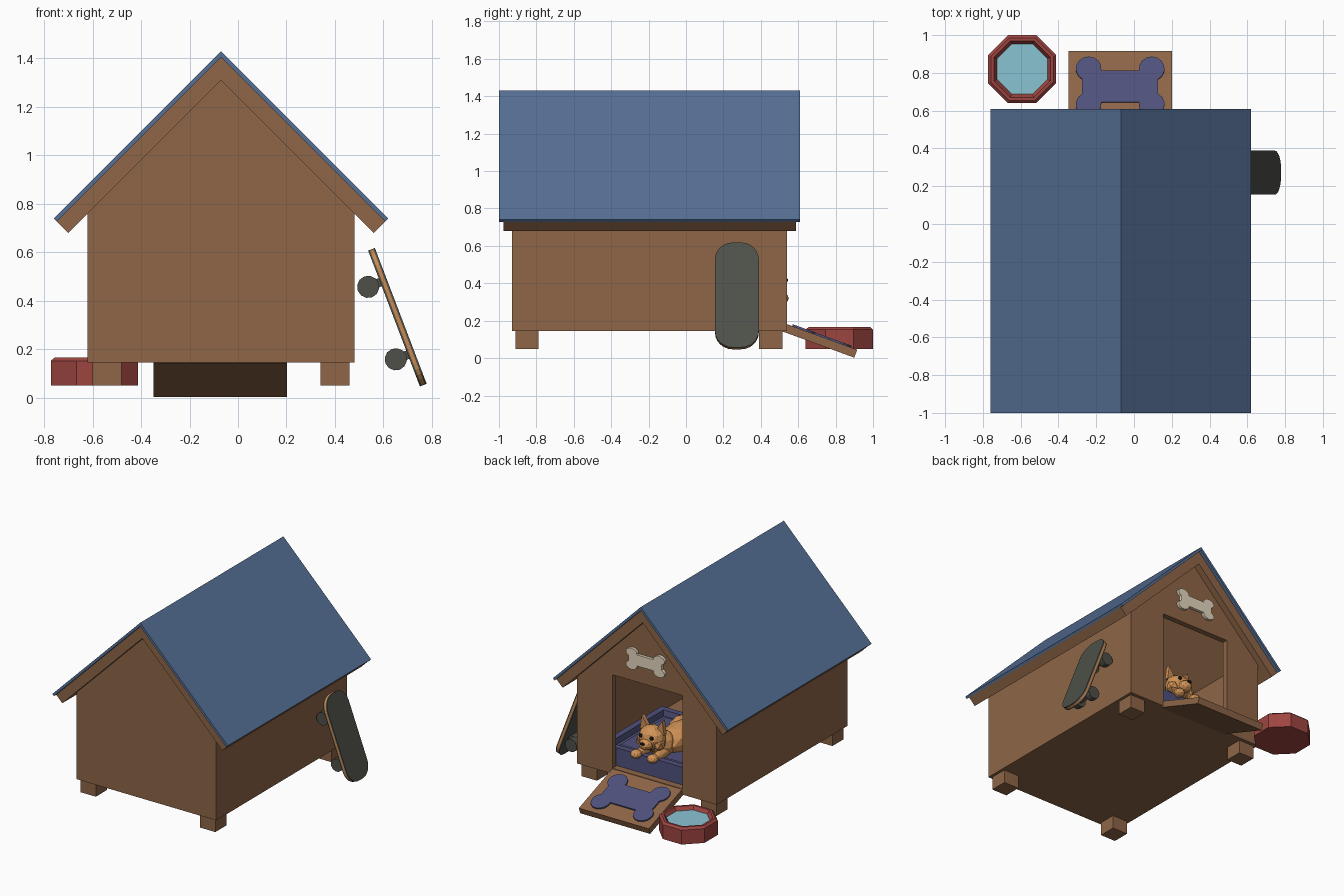
import bpy, bmesh, math
from mathutils import Matrix, Vector

if "Cube" in bpy.data.objects:
    bpy.data.objects.remove(bpy.data.objects["Cube"])


def material(name, r, g, b):
    lin = lambda c: ((c / 255 + 0.055) / 1.055) ** 2.4 if c > 10 else c / 255 / 12.92
    m = bpy.data.materials.new(name)
    m.diffuse_color = (lin(r), lin(g), lin(b), 1)
    m.use_nodes = True
    m.node_tree.nodes["Principled BSDF"].inputs["Base Color"].default_value = m.diffuse_color
    return m


WOOD = material("brown wood", 142, 102, 71)
BLUE = material("blue roofing", 86, 112, 150)
NAVY = material("navy fabric", 80, 81, 124)
CREAM = material("cream bone", 228, 214, 190)
RED = material("red bowl", 158, 69, 65)
WATER = material("light blue water", 138, 196, 212)
GRIP = material("dark grey grip", 78, 80, 73)
PLY = material("orange plywood", 202, 138, 80)
FUR = material("tan fur", 208, 146, 86)
DARK = material("black nose", 35, 30, 28)


def finish(name, bm, mat, mtx=Matrix()):
    bmesh.ops.recalc_face_normals(bm, faces=bm.faces[:])
    me = bpy.data.meshes.new(name)
    bm.to_mesh(me)
    bm.free()
    me.materials.append(mat)
    ob = bpy.data.objects.new(name, me)
    ob.matrix_world = mtx
    bpy.context.collection.objects.link(ob)
    return ob


def prism(name, pts, depth, mat, mtx=Matrix()):
    """Outline in local xy, extruded along local +z."""
    bm = bmesh.new()
    f = bm.faces.new([bm.verts.new((x, y, 0)) for x, y in pts])
    g = bmesh.ops.extrude_face_region(bm, geom=[f])
    bmesh.ops.translate(bm, vec=(0, 0, depth),
                        verts=[v for v in g["geom"] if isinstance(v, bmesh.types.BMVert)])
    return finish(name, bm, mat, mtx)


def wall(name, pts, y0, y1, mat):
    """Outline in xz, spanning y0 to y1."""
    return prism(name, pts, y1 - y0, mat,
                 Matrix.Translation((0, y1, 0)) @ Matrix.Rotation(math.pi / 2, 4, 'X'))


def box(name, x0, x1, y0, y1, z0, z1, mat, mtx=Matrix()):
    return prism(name, [(x0, y0), (x1, y0), (x1, y1), (x0, y1)], z1 - z0, mat,
                 mtx @ Matrix.Translation((0, 0, z0)))


def ball(name, loc, size, mat=FUR, rot=(0, 0, 0), sub=2):
    bm = bmesh.new()
    bmesh.ops.create_icosphere(bm, subdivisions=sub, radius=1)
    m = Matrix.LocRotScale(Vector(loc), None, None)
    for ang, ax in zip(rot, "XYZ"):
        m = m @ Matrix.Rotation(math.radians(ang), 4, ax)
    return finish(name, bm, mat, m @ Matrix.Diagonal((*size, 1)))


def cylinder(name, r, depth, sides, mat, mtx):
    pts = [(r * math.cos(math.tau * i / sides), r * math.sin(math.tau * i / sides))
           for i in range(sides)]
    return prism(name, pts, depth, mat, mtx @ Matrix.Translation((0, 0, -depth / 2)))


def bone(sx, sy):
    """Bone outline: one lobe, mirrored to four corners."""
    q = [(0.167 + 0.068 * math.cos(math.radians(a)), 0.1 + 0.068 * math.sin(math.radians(a)))
         for a in range(-60, 191, 25)]
    half = q + [(-x, y) for x, y in reversed(q)]
    return [(x * sx, y * sy) for x, y in half + [(-x, -y) for x, y in half]]


# house walls
CX, T = -0.07, 0.04
X0, X1, Y0, Y1, Z0 = -0.62, 0.48, -0.93, 0.54, 0.145
EAVE, PEAK = 0.76, 1.31
top = [(X1, EAVE), (CX, PEAK), (X0, EAVE)]
wall("plain_gable_wall", [(X0, Z0), (X1, Z0)] + top, Y0, Y0 + T, WOOD)
wall("door_gable_wall", [(X0, Z0), (-0.35, Z0), (-0.35, 0.85), (0.2, 0.85), (0.2, Z0), (X1, Z0)] + top,
     Y1 - T, Y1, WOOD)
for n, s in (("left", -1), ("right", 1)):
    a, b = CX + s * 0.55, CX + s * (0.55 - T)
    wall(n + "_side_wall", [(a, Z0), (b, Z0), (b, EAVE + T), (a, EAVE)], Y0 + T, Y1 - T, WOOD)
box("floor", X0 + T, X1 - T, Y0 + T, Y1 - T, Z0, 0.185, WOOD)
box("door_sill", -0.35, 0.2, Y1 - T, Y1, Z0, 0.185, WOOD)

# feet
for n, x in (("left", -0.54), ("right", 0.4)):
    for m, y in (("front", -0.85), ("back", 0.453)):
        box(f"{m}_{n}_foot", x - 0.06, x + 0.06, y - 0.062, y + 0.062, 0.05, Z0, WOOD)


# roof: two chevron layers with square-cut eaves
def chevron(zr, h, d):
    return [(CX, zr), (CX + h, zr - h), (CX + h - d, zr - h - d), (CX, zr - 2 * d),
            (CX - h + d, zr - h - d), (CX - h, zr - h)]


wall("roof_covering", chevron(1.43, 0.69, 0.0125), -1.0, 0.61, BLUE)
wall("roof_boards", chevron(1.405, 0.6775, 0.0475), -0.975, 0.587, WOOD)

# bone sign over the door
prism("bone_sign", bone(0.65, 0.45), 0.02, CREAM,
      Matrix.Translation((CX, Y1 + 0.02, 1.015)) @ Matrix.Rotation(math.pi / 2, 4, 'X'))

# ramp and its bone mat
RAMP = Matrix.Translation((CX - 0.003, 0.53, 0.185)) @ Matrix.Rotation(math.radians(-20), 4, 'X')
box("ramp", -0.275, 0.275, 0, 0.41, -0.045, 0, WOOD, RAMP)
prism("ramp_mat", bone(1, 1), 0.01, NAVY, RAMP @ Matrix.Translation((0, 0.208, 0)))

# bed with stepped hollow
bm = bmesh.new()
bmesh.ops.create_cube(bm, size=1, matrix=Matrix.Translation((-0.07, 0.145, 0.248))
                      @ Matrix.Diagonal((0.8, 0.69, 0.126, 1)))
bm.faces.ensure_lookup_table()
up = max(bm.faces, key=lambda f: f.calc_center_median().z)
for thick, depth in ((0.06, 0), (0.01, -0.04), (0.05, 0), (0.01, 0.02)):
    bmesh.ops.inset_region(bm, faces=[up], thickness=thick, depth=depth)
finish("dog_bed", bm, NAVY)

# water bowl: eight-sided lathe (radii measured to the flats)
BOWL = Matrix.Translation((-0.592, 0.82, 0))
prof = [(0.18, 0.05), (0.18, 0.152), (0.165, 0.166), (0.15, 0.166), (0.132, 0.135), (0.115, 0.08)]
bm = bmesh.new()
rings = []
for r, z in prof:
    R = r / math.cos(math.pi / 8)
    rings.append([bm.verts.new((R * math.cos(math.tau * (i + 0.5) / 8),
                                R * math.sin(math.tau * (i + 0.5) / 8), z)) for i in range(8)])
for a, b in zip(rings, rings[1:]):
    for i in range(8):
        j = (i + 1) % 8
        bm.faces.new((a[i], a[j], b[j], b[i]))
bm.faces.new(rings[0])
bm.faces.new(rings[-1])
finish("water_bowl", bm, RED, BOWL)
cylinder("bowl_water", 0.133 / math.cos(math.pi / 8), 0.008, 8, WATER,
         BOWL @ Matrix.Translation((0, 0, 0.138)) @ Matrix.Rotation(math.pi / 8, 4, 'Z'))

# skateboard leaning on the right wall (local: x width, y length, z outward)
U, N = Vector((-0.356, 0, 0.934)), Vector((0.934, 0, 0.356))
BOARD = Matrix.Translation((0.6575, 0.272, 0.3325)) @ Matrix(
    ((0, U.x, N.x, 0), (1, 0, 0, 0), (0, U.z, N.z, 0), (0, 0, 0, 1)))
deck = []
for k, (sx, sy) in enumerate(((1, 1), (-1, 1), (-1, -1), (1, -1))):
    for i in range(7):
        a = math.pi / 2 * (k + i / 6)
        deck.append((sx * 0.022 + 0.095 * math.cos(a), sy * 0.205 + 0.095 * math.sin(a)))
for n, z, h, m in (("deck_underside", -0.015, 0.008, GRIP), ("deck_core", -0.007, 0.014, PLY),
                   ("deck_grip", 0.007, 0.008, GRIP)):
    prism("skateboard_" + n, deck, h, m, BOARD @ Matrix.Translation((0, 0, z)))
for n, y in (("upper", 0.16), ("lower", -0.16)):
    box(f"skateboard_{n}_truck", -0.06, 0.06, y - 0.018, y + 0.018, -0.08, -0.015, GRIP, BOARD)
    for m, x in (("near", -0.07), ("far", 0.07)):
        cylinder(f"skateboard_{n}_{m}_wheel", 0.046, 0.045, 12, GRIP,
                 BOARD @ Matrix.Translation((x, y, -0.068)) @ Matrix.Rotation(math.pi / 2, 4, 'Y'))

# dog lying on the bed, looking out of the door
ball("dog_body", (-0.07, 0.16, 0.345), (0.115, 0.22, 0.095))
ball("dog_chest", (-0.04, 0.33, 0.35), (0.095, 0.09, 0.095))
ball("dog_neck", (-0.035, 0.38, 0.38), (0.075, 0.07, 0.08))
ball("dog_head", (-0.03, 0.42, 0.425), (0.095, 0.085, 0.085))
ball("dog_muzzle", (-0.03, 0.49, 0.4), (0.048, 0.05, 0.04))
ball("dog_nose", (-0.03, 0.535, 0.417), (0.018, 0.012, 0.013), DARK, sub=1)
ball("dog_tail", (-0.18, -0.03, 0.31), (0.035, 0.12, 0.03), rot=(0, 0, -40))
for n, s in (("left", -1), ("right", 1)):
    c = -0.03
    ball(f"dog_{n}_haunch", (-0.07 + s * 0.1, 0.03, 0.33), (0.055, 0.11, 0.08))
    ball(f"dog_{n}_hind_paw", (-0.07 + s * 0.14, 0.13, 0.285), (0.032, 0.07, 0.03))
    ball(f"dog_{n}_foreleg", (c + s * 0.065, 0.42, 0.315), (0.034, 0.11, 0.034))
    ball(f"dog_{n}_forepaw", (c + s * 0.065, 0.51, 0.32), (0.038, 0.04, 0.03))
    ball(f"dog_{n}_cheek", (c + s * 0.065, 0.44, 0.395), (0.045, 0.045, 0.045), sub=1)
    ball(f"dog_{n}_eye", (c + s * 0.042, 0.49, 0.45), (0.015, 0.011, 0.016), DARK, sub=1)
    wall(f"dog_{n}_ear", [(c + s * 0.03, 0.48), (c + s * 0.095, 0.46), (c + s * 0.08, 0.56)],
         0.395, 0.425, FUR)
